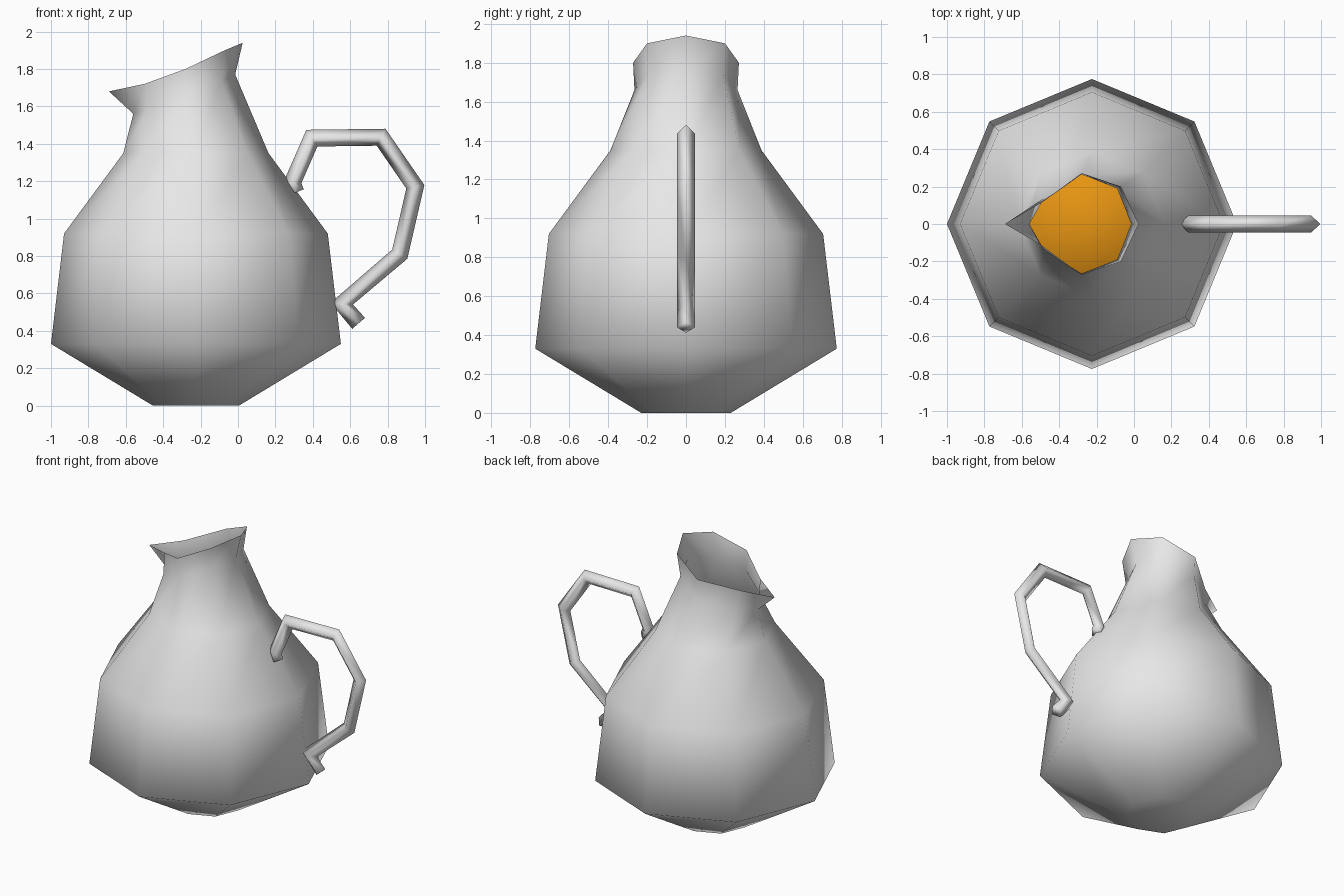
import bpy, bmesh, math
from mathutils import Vector

cube = bpy.data.objects.get("Cube")
if cube:
    bpy.data.objects.remove(cube, do_unlink=True)


def material(name, color):
    mat = bpy.data.materials.new(name)
    mat.use_nodes = True
    mat.diffuse_color = color
    mat.node_tree.nodes["Principled BSDF"].inputs["Base Color"].default_value = color
    return mat


def loft(name, rings, mat, cap_start=False, cap_end=False):
    """Skin a list of equal-length point rings, smooth shaded."""
    bm = bmesh.new()
    loops = [[bm.verts.new(p) for p in ring] for ring in rings]
    for a, b in zip(loops, loops[1:]):
        for i in range(len(a)):
            j = (i + 1) % len(a)
            bm.faces.new((a[i], a[j], b[j], b[i]))
    if cap_start:
        bm.faces.new(loops[0][::-1])
    if cap_end:
        bm.faces.new(loops[-1])
    for face in bm.faces:
        face.smooth = True
    mesh = bpy.data.meshes.new(name)
    bm.to_mesh(mesh)
    bm.free()
    mesh.materials.append(mat)
    obj = bpy.data.objects.new(name, mesh)
    bpy.context.collection.objects.link(obj)
    return obj


def octagon(radius, z):
    return [(CENTER + radius * math.cos(i * math.pi / 4),
             radius * math.sin(i * math.pi / 4), z) for i in range(8)]


def mirrored(half):
    """Complete a ring from its +y half, handle side to spout side."""
    return half + [(x, -y, z) for x, y, z in half[-2:0:-1]]


CENTER = -0.225
grey = material("pitcher grey", (0.8, 0.8, 0.8, 1))
orange = material("juice orange", (0.8, 0.3, 0.006, 1))

# Pitcher body: octagonal belly, tilted neck and a flared rim with spout
neck = mirrored([(-0.015, 0, 1.77), (-0.09, 0.19, 1.74), (-0.28, 0.265, 1.66),
                 (-0.48, 0.14, 1.59), (-0.56, 0, 1.56)])
rim = mirrored([(0.025, 0, 1.94), (-0.07, 0.2, 1.9), (-0.28, 0.272, 1.8),
                (-0.5, 0.11, 1.72), (-0.69, 0, 1.68)])
belly = [octagon(r, z) for r, z in
         ((0.23, 0), (0.775, 0.33), (0.705, 0.92), (0.388, 1.35))]
loft("pitcher_body", belly + [neck, rim], grey, cap_start=True)

# Juice surface inside the belly
loft("juice", [octagon(0.69, 0.9), octagon(0.69, 0.91)], orange, True, True)

# Handle: four-sided tube with mitred bends
path = [Vector((x, 0, z)) for x, z in
        ((0.31, 1.14), (0.29, 1.19), (0.395, 1.43), (0.765, 1.435),
         (0.948, 1.17), (0.865, 0.81), (0.555, 0.545), (0.645, 0.44))]
RADIUS = 0.045
rings = []
for i, p in enumerate(path):
    before = (p - path[max(i - 1, 0)]).normalized()
    after = (path[min(i + 1, len(path) - 1)] - p).normalized()
    tangent = (before + after).normalized()
    stretch = 1 / max(tangent.dot(after if after.length else before), 0.75)
    side = Vector((0, RADIUS, 0))
    out = side.cross(tangent) * stretch
    rings.append([p + out, p - side, p - out, p + side])
loft("handle", rings, grey, True, True)
